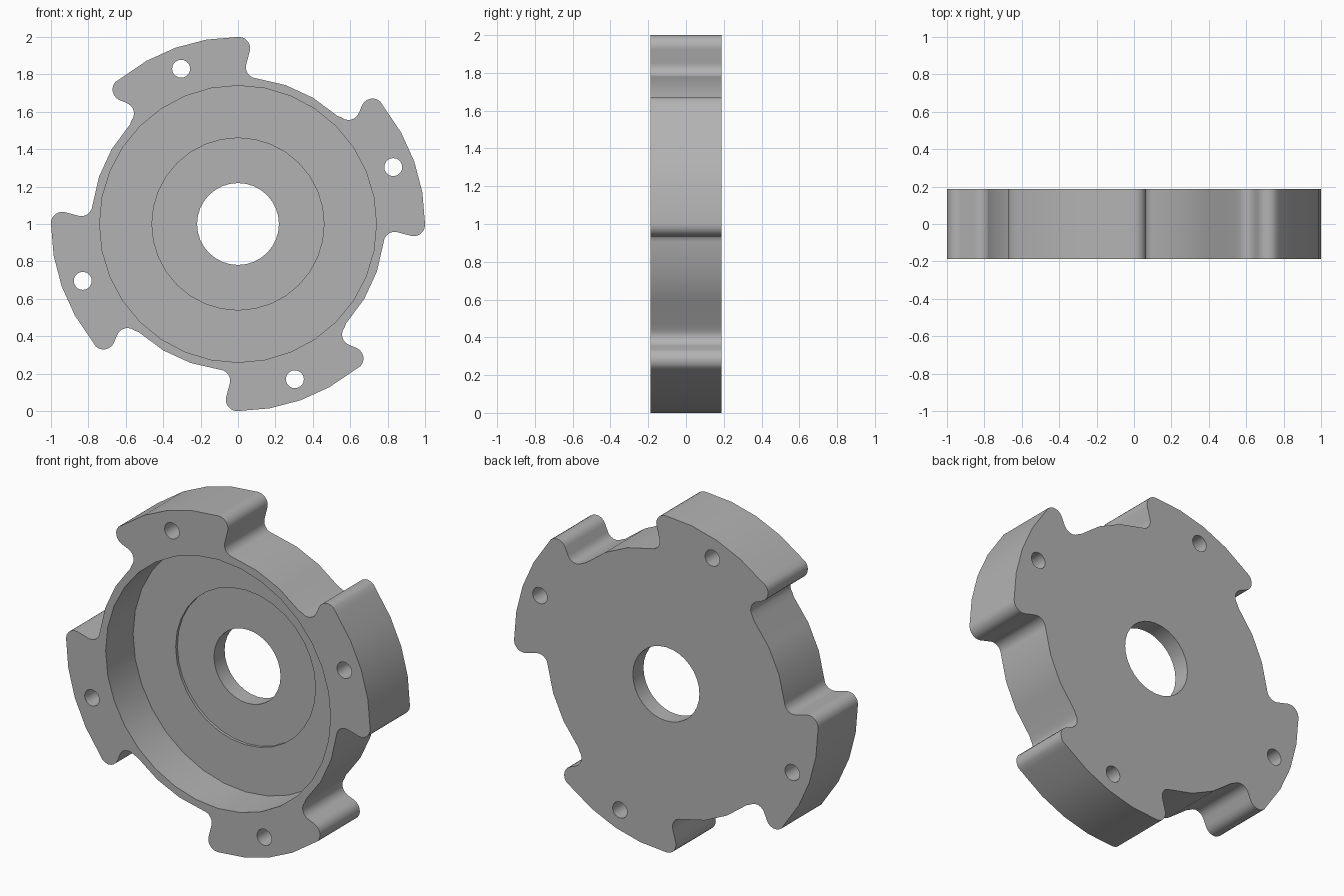
import bpy, bmesh
from math import cos, sin, radians, pi
from mathutils import Matrix, Vector

cube = bpy.data.objects.get("Cube")
if cube:
    bpy.data.objects.remove(cube, do_unlink=True)

HALF = 0.187                      # half of the thickness
FLOOR, HUB = 0.258, 0.274         # pocket depths from the front face

metal = bpy.data.materials.new("grey_metal")
metal.use_nodes = True
grey = (0.45, 0.45, 0.45, 1)
metal.diffuse_color = grey
metal.node_tree.nodes["Principled BSDF"].inputs["Base Color"].default_value = grey


def arc(cx, cz, r, start, end, steps):
    """Points along an arc, angles in degrees."""
    angles = [radians(start + (end - start) * i / steps) for i in range(steps + 1)]
    return [Vector((cx + r * cos(a), cz + r * sin(a))) for a in angles]


def quarter_outline():
    """One body arc followed by one hooked lug, anticlockwise."""
    pts = arc(0, 0, 0.785, 47.5, 83, 3)           # body
    pts += arc(0.1, 0.837, 0.058, 262, 165, 6)    # root fillet
    pts += arc(0.005, 0.94, 0.06, -14.5, 85, 6)   # rounded tip
    pts += arc(0, 0, 1, 90, 129, 4)               # outer rim of the lug
    pts += arc(-0.61, 0.719, 0.061, 138, 247, 6)  # rounded hook
    pts += arc(-0.615, 0.591, 0.059, 67, -38, 6)  # root fillet
    return pts


def make_object(name, bm):
    mesh = bpy.data.meshes.new(name)
    bm.to_mesh(mesh)
    bm.free()
    mesh.materials.append(metal)
    obj = bpy.data.objects.new(name, mesh)
    bpy.context.collection.objects.link(obj)
    return obj


def cylinder(name, x, z, r, front, back, sides):
    bm = bmesh.new()
    place = Matrix.Translation((x, (front + back) / 2, z)) @ Matrix.Rotation(pi / 2, 4, 'X')
    bmesh.ops.create_cone(bm, cap_ends=True, segments=sides, radius1=r, radius2=r,
                          depth=back - front, matrix=place)
    obj = make_object(name, bm)
    obj.hide_render = True
    return obj


# Flange body: four quarter outlines extruded along y
bm = bmesh.new()
verts = []
for k in range(4):
    turn = Matrix.Rotation(k * pi / 2, 2)
    for p in quarter_outline():
        q = turn @ p
        verts.append(bm.verts.new((q.x, -HALF, 1 + q.y)))
face = bm.faces.new(verts)
extruded = bmesh.ops.extrude_face_region(bm, geom=[face])["geom"]
bmesh.ops.translate(bm, vec=(0, 2 * HALF, 0),
                    verts=[v for v in extruded if isinstance(v, bmesh.types.BMVert)])
bmesh.ops.recalc_face_normals(bm, faces=bm.faces)
flange = make_object("flange_housing", bm)

# Cutters: stepped front pocket, central bore and four bolt holes
cutters = [
    cylinder("pocket_cutter", 0, 1, 0.74, -0.4, -HALF + FLOOR, 32),
    cylinder("hub_cutter", 0, 1, 0.46, -0.4, -HALF + HUB, 32),
    cylinder("bore_cutter", 0, 1, 0.219, -0.4, 0.4, 32),
]
for k in range(4):
    c = Matrix.Rotation(k * pi / 2, 2) @ Vector((-0.304, 0.83))
    cutters.append(cylinder("bolt_hole_cutter", c.x, 1 + c.y, 0.048, -0.4, 0.4, 20))

bpy.ops.object.select_all(action='DESELECT')
bpy.context.view_layer.objects.active = flange
flange.select_set(True)
for cutter in cutters:
    mod = flange.modifiers.new("cut", 'BOOLEAN')
    mod.operation = 'DIFFERENCE'
    mod.solver = 'EXACT'
    mod.object = cutter
    bpy.ops.object.modifier_apply(modifier=mod.name)
    bpy.data.objects.remove(cutter, do_unlink=True)

bpy.ops.object.shade_smooth_by_angle(angle=radians(30))
